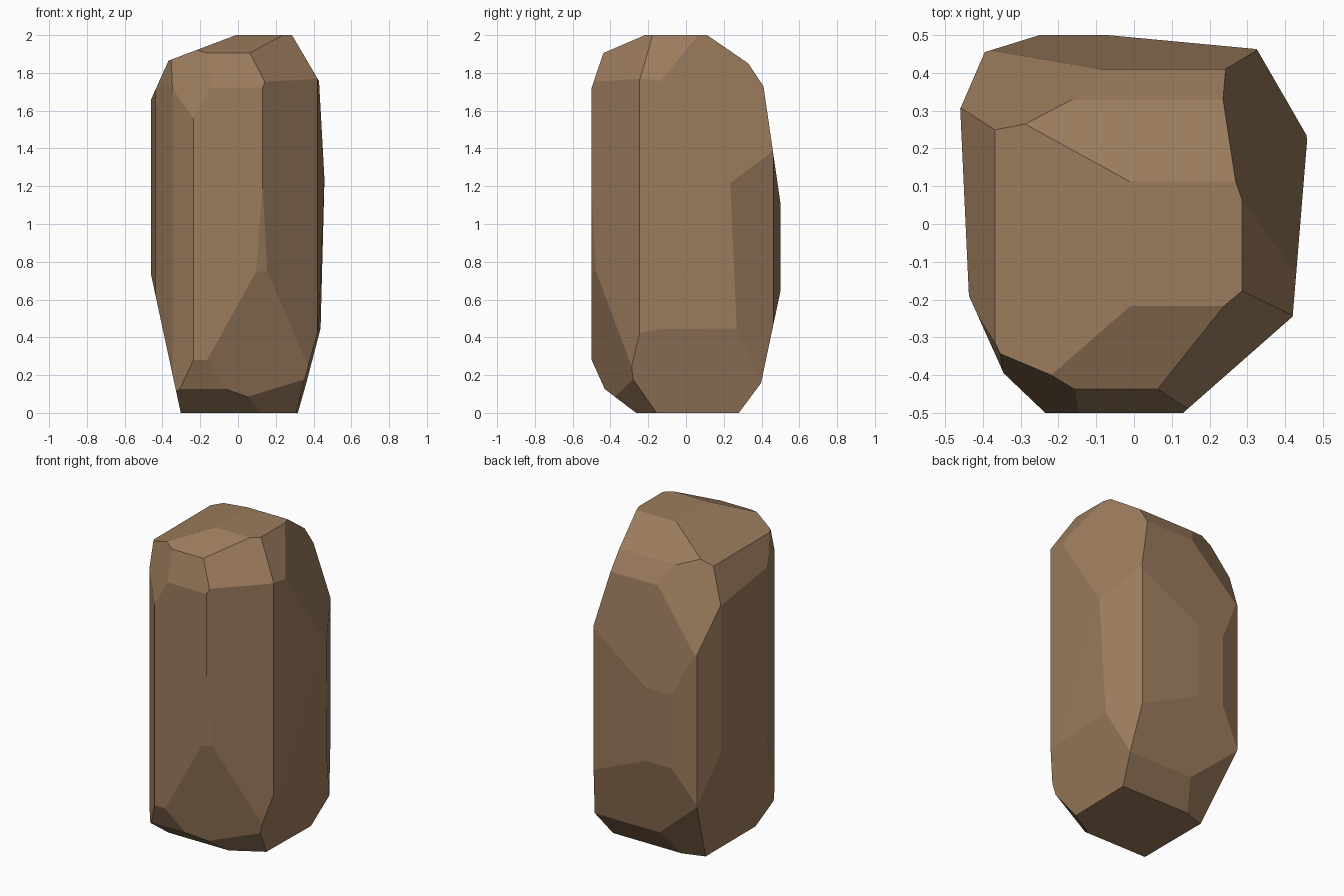
import bpy
import bmesh
from mathutils import Vector

default_cube = bpy.data.objects.get("Cube")
if default_cube:
    bpy.data.objects.remove(default_cube, do_unlink=True)


def make_material(name, colour):
    material = bpy.data.materials.new(name)
    material.use_nodes = True
    material.diffuse_color = colour
    shader = material.node_tree.nodes["Principled BSDF"]
    shader.inputs["Base Color"].default_value = colour
    shader.inputs["Roughness"].default_value = 1
    return material


def extrude_outline(mesh, outline, height):
    """Turn a ground outline into a closed upright block."""
    base = mesh.faces.new([mesh.verts.new((x, y, 0)) for x, y in outline])
    raised = bmesh.ops.extrude_face_region(mesh, geom=[base], use_keep_orig=True)
    top_corners = [item for item in raised["geom"] if isinstance(item, bmesh.types.BMVert)]
    bmesh.ops.translate(mesh, verts=top_corners, vec=(0, 0, height))
    bmesh.ops.recalc_face_normals(mesh, faces=mesh.faces[:])


def chisel(mesh, direction, reach):
    """Slice away everything where the dot product with direction exceeds reach."""
    normal = Vector(direction)
    point = normal * (reach / normal.length_squared)
    everything = mesh.verts[:] + mesh.edges[:] + mesh.faces[:]
    bmesh.ops.bisect_plane(mesh, geom=everything, dist=0.00001, plane_co=point,
                           plane_no=normal, clear_outer=True)
    open_edges = [edge for edge in mesh.edges if edge.is_boundary]
    if open_edges:
        bmesh.ops.holes_fill(mesh, edges=open_edges, sides=0)


# Upright sides of the boulder, as a ground outline
SIDES = [
    (-.46, .305), (-.437, -.19), (-.345, -.395), (-.235, -.5),
    (.13, -.5), (.42, -.245), (.459, .231), (.325, .463),
    (-.07, .5), (-.25, .5), (-.395, .455),
]

# Chiselled facets of the crown: direction and reach
CROWN = {
    "right_slope": ((-.378, 0, 1), 2.004),
    "right_shoulder": ((-1, 0, .45), 1.207),
    "front_slope": ((0, -.432, 1), 2.094),
    "front_shoulder": ((0, -1, .34), 1.085),
    "front_right_corner": ((-.533, -1, .3), 1.093),
    "front_right_chip": ((-1, -.473, .109), .72),
    "front_left_corner": ((.835, -1, .775), 1.966),
    "left_shoulder": ((1, 0, .587), 1.46),
    "back_left_corner": ((1, .357, .296), .901),
    "back_slope": ((0, .688, 1), 2.077),
    "back_shoulder": ((0, 1.5, 1), 2.345),
    "back_upper": ((0, 1, .145), .661),
    "back_right_corner": ((-.36, 1, .45), 1.221),
}

# Chiselled facets of the foot: direction and reach
FOOT = {
    "back_lower": ((0, 1, -.211), .364),
    "back_underside": ((0, 1, -.742), .28),
    "back_right_underside": ((-.326, 1, -.589), .334),
    "right_lower": ((-1, 0, -.215), .303),
    "left_flank": ((1, -.023, -.027), .419),
    "left_lower": ((1, -.02, -.27), .311),
    "front_lower": ((0, -1, -.452), .373),
    "front_underside": ((0, -.758, -1), .2),
    "front_left_underside": ((.58, -1, -.85), .334),
    "front_left_lower": ((.383, -1, -.212), .378),
    "front_left_sliver": ((.367, -1, -.028), .514),
}

# Boulder body
mesh = bmesh.new()
extrude_outline(mesh, SIDES, 2)
for facets in (CROWN, FOOT):
    for direction, reach in facets.values():
        chisel(mesh, direction, reach)
bmesh.ops.recalc_face_normals(mesh, faces=mesh.faces[:])

boulder_data = bpy.data.meshes.new("boulder")
mesh.to_mesh(boulder_data)
mesh.free()
boulder_data.materials.append(make_material("brown stone", (.33, .2, .11, 1)))
boulder = bpy.data.objects.new("boulder", boulder_data)
bpy.context.collection.objects.link(boulder)
